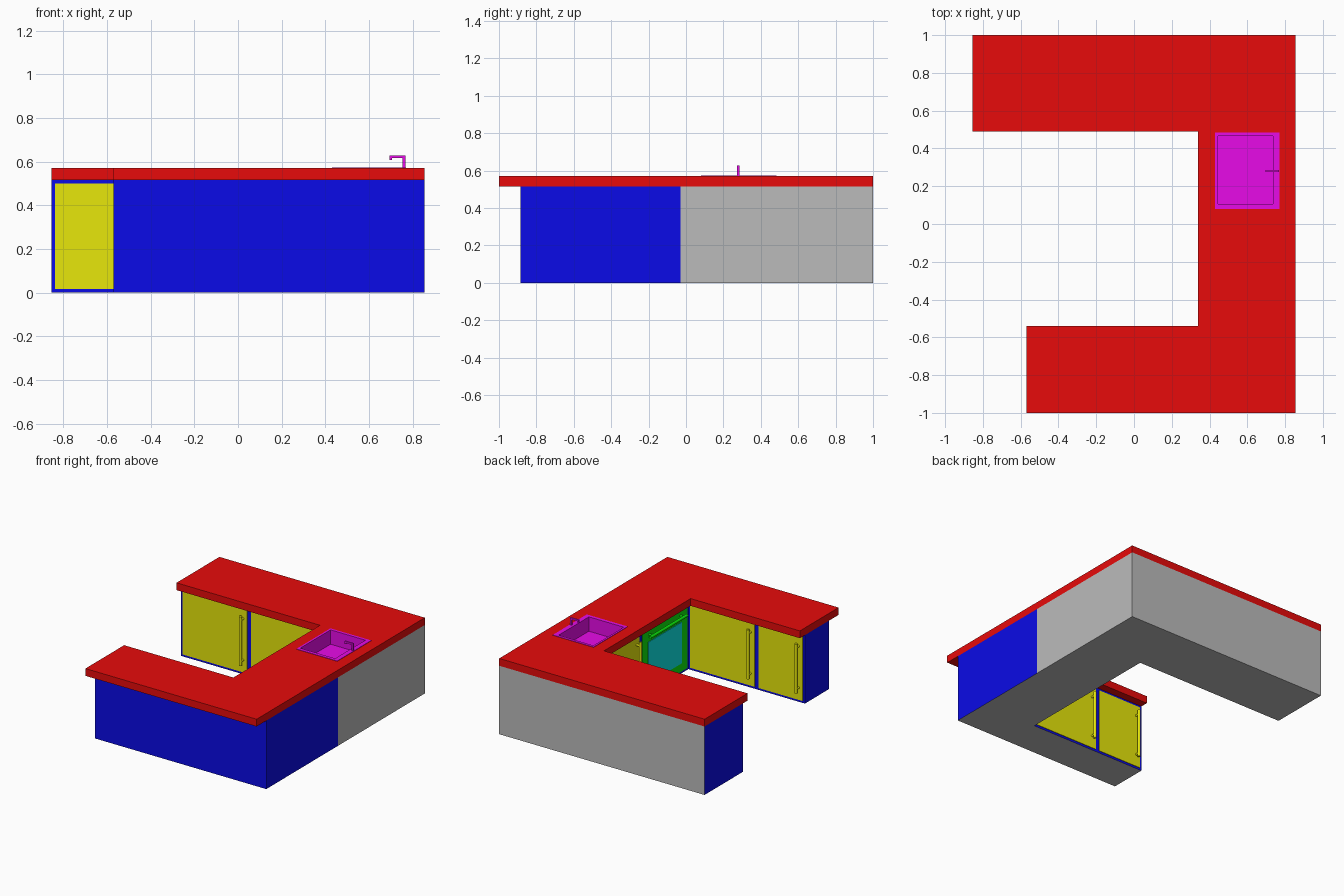
import bpy, bmesh
from math import radians
from mathutils import Matrix, Vector

if "Cube" in bpy.data.objects:
    bpy.data.objects.remove(bpy.data.objects["Cube"], do_unlink=True)


def material(name, color):
    m = bpy.data.materials.new(name)
    m.use_nodes = True
    m.diffuse_color = (*color, 1)
    m.node_tree.nodes["Principled BSDF"].inputs["Base Color"].default_value = (*color, 1)
    return m


LOW = 0.004
RED = material("red", (1, LOW, LOW))
BLUE = material("blue", (LOW, LOW, 1))
GREY = material("grey", (0.5, 0.5, 0.5))
YELLOW = material("yellow", (1, 1, LOW))
MAGENTA = material("magenta", (1, LOW, 1))
GREEN = material("green", (LOW, 1, LOW))
CYAN = material("cyan", (LOW, 1, 1))


def finish(name, bm, *mats):
    bmesh.ops.recalc_face_normals(bm, faces=bm.faces)
    mesh = bpy.data.meshes.new(name)
    bm.to_mesh(mesh)
    bm.free()
    for m in mats:
        mesh.materials.append(m)
    obj = bpy.data.objects.new(name, mesh)
    bpy.context.collection.objects.link(obj)
    return obj


def loft(name, loops, *mats):
    """Bridge (outline, height) loops in order and cap both ends."""
    bm = bmesh.new()
    rings = [[bm.verts.new((x, y, z)) for x, y in pts] for pts, z in loops]
    n = len(rings[0])
    for a, b in zip(rings, rings[1:]):
        for i in range(n):
            j = (i + 1) % n
            bm.faces.new((a[i], a[j], b[j], b[i]))
    bm.faces.new(rings[0])
    bm.faces.new(rings[-1])
    return finish(name, bm, *mats)


def rect(x0, x1, y0, y1):
    return [(x0, y0), (x1, y0), (x1, y1), (x0, y1)]


def box(name, x, y, z, mat, frame=Matrix()):
    obj = loft(name, [(rect(*x, *y), z[0]), (rect(*x, *y), z[1])], mat)
    obj.matrix_world = frame
    return obj


def handle(name, start, end, mat, frame):
    """Round bar between two points, held off the front by two posts."""
    bm = bmesh.new()

    def rod(a, b, r):
        d = b - a
        m = Matrix.Translation((a + b) / 2) @ d.to_track_quat("Z", "Y").to_matrix().to_4x4()
        bmesh.ops.create_cone(bm, cap_ends=True, segments=12, radius1=r, radius2=r,
                              depth=d.length, matrix=m)

    a, b = Vector(start), Vector(end)
    rod(a, b, 0.011)
    for t in (0.08, 0.92):
        p = a.lerp(b, t)
        rod(p, Vector((p.x, 0, p.z)), 0.008)
    obj = finish(name, bm, mat)
    for p in obj.data.polygons:
        p.use_smooth = len(p.vertices) == 4
    obj.data.set_sharp_from_angle(angle=radians(35))
    obj.matrix_world = frame


H, TOP = 0.515, 0.57      # carcass height, worktop height
E = 0.855                 # half width
UNIT = 0.57               # standard unit width
STILE = 0.016             # visible frame edge

# Carcass: blue, with grey back, rear half of the outer side and underside
plan = [(-UNIT, -0.885), (E, -0.885), (E, -0.03), (E, 1), (-E, 1),
        (-E, 0.543), (0.4, 0.543), (0.4, -0.6), (-UNIT, -0.6)]
carcass = loft("cabinet_carcass", [(plan, 0), (plan, H)], BLUE, GREY)
for p in carcass.data.polygons:
    side = p.normal.x > 0.9 and p.center.x > 0.8 and p.center.y > 0
    back = p.normal.y > 0.9 and p.center.y > 0.9
    p.material_index = int(side or back or p.normal.z < -0.9)

# Worktop
slab = [(-UNIT, -1), (E, -1), (E, 1), (-E, 1),
        (-E, 0.49), (0.34, 0.49), (0.34, -0.54), (-UNIT, -0.54)]
worktop = loft("worktop", [(slab, H), (slab, TOP)], RED)

# Opening for the sink
cutter = box("sink_cutter", (0.438, 0.75), (0.09, 0.472), (0.45, 0.7), RED)
cutter.hide_render = True
for obj in (carcass, worktop):
    mod = obj.modifiers.new("sink_opening", "BOOLEAN")
    mod.operation, mod.object, mod.solver = "DIFFERENCE", cutter, "EXACT"
    bpy.context.view_layer.objects.active = obj
    bpy.ops.object.modifier_apply(modifier=mod.name)
bpy.data.objects.remove(cutter, do_unlink=True)

# Sink: rim and basin in one shell
rim, bowl = rect(0.43, 0.77, 0.08, 0.485), rect(0.445, 0.735, 0.105, 0.465)
loft("sink", [(rim, 0.452), (rim, TOP + 0.003), (bowl, TOP + 0.003), (bowl, 0.465)], MAGENTA)

# Tap
box("tap_post", (0.754, 0.767), (0.274, 0.286), (TOP, 0.628), MAGENTA)
box("tap_spout", (0.695, 0.754), (0.274, 0.286), (0.616, 0.628), MAGENTA)
box("tap_tip", (0.695, 0.706), (0.274, 0.286), (0.608, 0.616), MAGENTA)


def run(x, y, turn):
    """Frame of a cabinet run: local x to the right, local y into the carcass."""
    return Matrix.Translation((x, y, 0)) @ Matrix.Rotation(radians(turn), 4, "Z")


def door(name, frame, x0, width):
    x1 = x0 + width
    box(name, (x0 + STILE, x1 - STILE), (-0.004, 0.01), (STILE, 0.5), YELLOW, frame)
    hx = x1 - 0.05
    handle(name + "_handle", (hx, -0.035, 0.08), (hx, -0.035, 0.45), YELLOW, frame)


back_run, side_run, front_run = run(-E, 0.543, 0), run(0.4, 0.54, -90), run(0.4, -0.6, 180)
door("back_door_outer", back_run, 0, UNIT)
door("back_door_inner", back_run, UNIT, UNIT)
door("sink_door", side_run, 0, UNIT)
door("front_door_inner", front_run, 0, UNIT)
door("front_door_outer", front_run, UNIT, 0.4)

# Oven: front panel, window and bar handle
x0, x1 = UNIT + STILE, 2 * UNIT - STILE
box("oven_front", (x0, x1), (-0.004, 0.01), (STILE, 0.5), GREEN, side_run)
box("oven_window", (x0 + 0.07, x1 - 0.07), (-0.008, 0), (0.08, 0.39), CYAN, side_run)
handle("oven_handle", (x0 + 0.05, -0.035, 0.44), (x1 - 0.05, -0.035, 0.44), GREEN, side_run)
